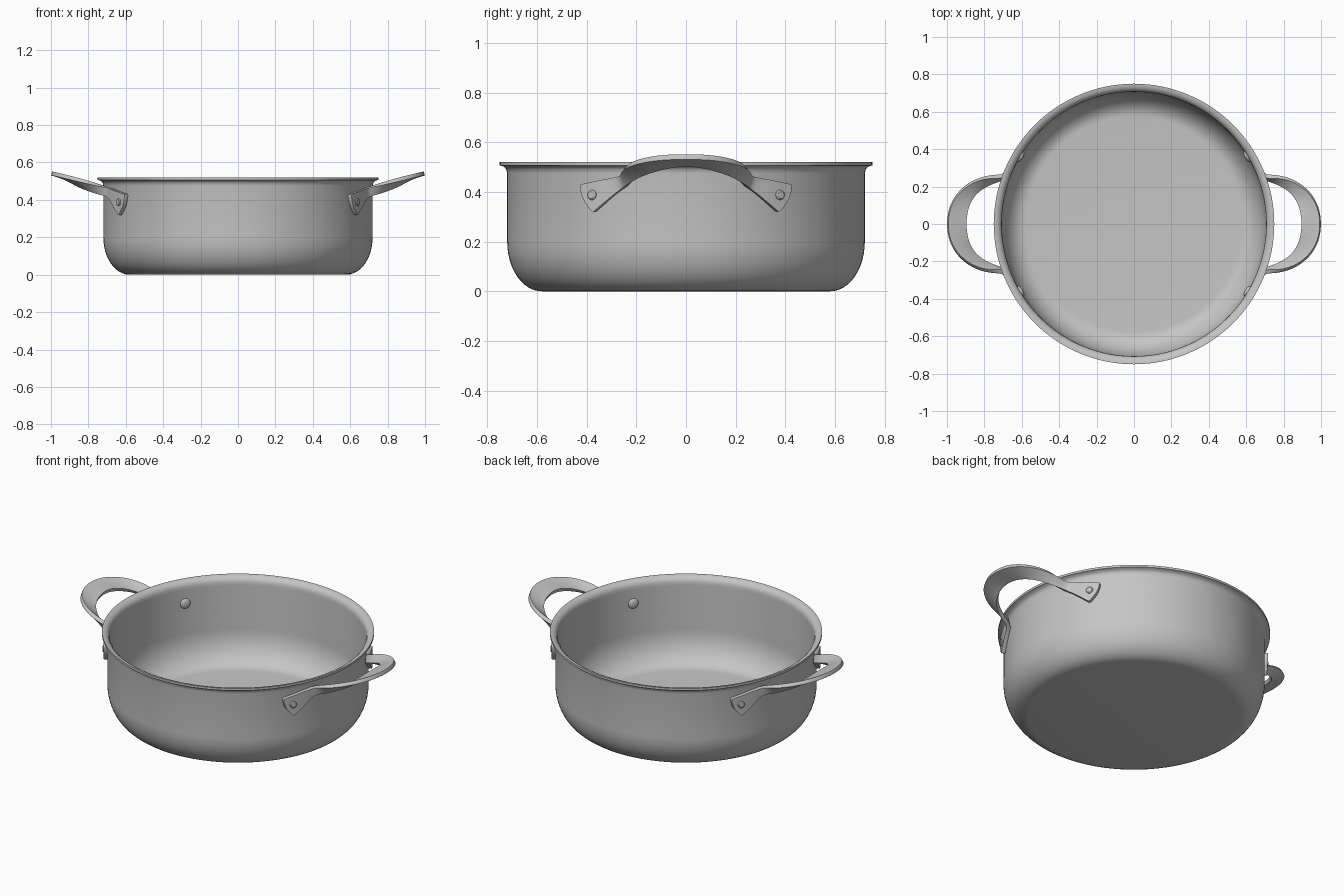
import bpy, bmesh, math
from mathutils import Matrix, Vector

cube = bpy.data.objects.get("Cube")
if cube:
    bpy.data.objects.remove(cube, do_unlink=True)

steel = bpy.data.materials.new("brushed steel")
STEEL = (0.56, 0.56, 0.56, 1)
steel.diffuse_color = STEEL
steel.use_nodes = True
steel.node_tree.nodes["Principled BSDF"].inputs["Base Color"].default_value = STEEL


def finish(name, bm):
    """Turn a bmesh into a named, coloured object."""
    mesh = bpy.data.meshes.new(name)
    bm.to_mesh(mesh)
    bm.free()
    obj = bpy.data.objects.new(name, mesh)
    bpy.context.collection.objects.link(obj)
    mesh.materials.append(steel)
    return obj


def smooth(obj, angle=35):
    """Apply modifiers, then shade smooth with sharp edges kept."""
    bpy.ops.object.select_all(action='DESELECT')
    obj.select_set(True)
    bpy.context.view_layer.objects.active = obj
    if obj.modifiers:
        bpy.ops.object.convert(target='MESH')
    bpy.ops.object.shade_smooth_by_angle(angle=math.radians(angle))


def lathe(name, profile, steps, matrix=Matrix()):
    """Revolve an (r, z) profile around the z axis."""
    bm = bmesh.new()
    verts = [bm.verts.new((r, 0, z)) for r, z in profile]
    edges = [bm.edges.new(p) for p in zip(verts, verts[1:])]
    bmesh.ops.spin(bm, geom=verts + edges, cent=(0, 0, 0), axis=(0, 0, 1),
                   angle=math.tau, steps=steps)
    bmesh.ops.remove_doubles(bm, verts=bm.verts, dist=1e-5)
    bmesh.ops.recalc_face_normals(bm, faces=bm.faces)
    bm.transform(matrix)
    obj = finish(name, bm)
    smooth(obj)
    return obj


def corner(cx, cz, rx, rz, n=12):
    """Quarter ellipse from the floor up to the wall."""
    return [(cx + rx * math.sin(i / n * math.pi / 2),
             cz - rz * math.cos(i / n * math.pi / 2)) for i in range(n + 1)]


# Pot: outer skin, flared rim, inner skin
outer = [(0, 0)] + corner(0.58, 0.20, 0.14, 0.20)
rim = [(0.72, 0.475), (0.723, 0.49), (0.732, 0.501), (0.75, 0.507), (0.75, 0.52),
       (0.738, 0.519), (0.724, 0.513), (0.713, 0.503), (0.708, 0.488), (0.707, 0.47)]
inner = corner(0.575, 0.205, 0.132, 0.193)[::-1] + [(0, 0.012)]
lathe("pot_body", outer + rim + inner, 128)

# Handle half: upper/outer edge and lower/inner edge, plate end to middle.
# None for x means the strap lies on the pot wall.
STATIONS = [
    ((None, 0.420, 0.430), (None, 0.370, 0.318)),
    ((None, 0.412, 0.432), (None, 0.363, 0.324)),
    ((None, 0.360, 0.444), (None, 0.325, 0.357)),
    ((None, 0.300, 0.455), (None, 0.285, 0.392)),
    ((0.692, 0.255, 0.465), (0.688, 0.248, 0.418)),
    ((0.735, 0.254, 0.476), (0.735, 0.232, 0.431)),
    ((0.800, 0.250, 0.494), (0.790, 0.208, 0.452)),
    ((0.875, 0.222, 0.513), (0.842, 0.172, 0.473)),
    ((0.945, 0.165, 0.530), (0.877, 0.122, 0.492)),
    ((0.988, 0.087, 0.540), (0.895, 0.063, 0.507)),
    ((1.000, 0.000, 0.542), (0.900, 0.000, 0.514)),
]
ACROSS = (0, 0.08, 0.5, 0.92, 1)
WALL = 0.731


def strap_row(index):
    """Points across the strap at one station."""
    a, b = STATIONS[index]
    row = []
    for t in ACROSS:
        y = a[1] + (b[1] - a[1]) * t
        z = a[2] + (b[2] - a[2]) * t
        if index < 2:  # bulging plate end
            y += 0.075 * t * (1 - t)
        if a[0] is None:
            x = math.sqrt(WALL ** 2 - y ** 2)
        else:
            x = a[0] + (b[0] - a[0]) * t
        row.append((x, y, z))
    return row


def make_handle(name, side):
    half = [strap_row(i) for i in range(len(STATIONS))]
    rows = half + [[(x, -y, z) for x, y, z in r] for r in half[-2::-1]]
    bm = bmesh.new()
    grid = [[bm.verts.new((side * x, y, z)) for x, y, z in r] for r in rows]
    for r0, r1 in zip(grid, grid[1:]):
        for j in range(len(ACROSS) - 1):
            bm.faces.new((r0[j], r0[j + 1], r1[j + 1], r1[j]))
    obj = finish(name, bm)
    sub = obj.modifiers.new("smooth_curve", 'SUBSURF')
    sub.levels = sub.render_levels = 3
    thick = obj.modifiers.new("thickness", 'SOLIDIFY')
    thick.thickness = 0.022
    thick.offset = 0
    bevel = obj.modifiers.new("soft_edge", 'BEVEL')
    bevel.width = 0.004
    bevel.segments = 2
    bevel.limit_method = 'ANGLE'
    bevel.angle_limit = math.radians(50)
    smooth(obj)


def radial(angle, radius, z, inward=False):
    """Matrix placing local z along the wall's outward or inward direction."""
    d = Vector((math.cos(angle), math.sin(angle), 0))
    rot = (-d if inward else d).to_track_quat('Z', 'Y').to_matrix().to_4x4()
    return Matrix.Translation(d * radius + Vector((0, 0, z))) @ rot


# Rivets: flat button outside, domed head inside
BUTTON = [(0, 0.008), (0.015, 0.007), (0.020, 0.003), (0.020, -0.01), (0, -0.01)]
DOME = [(0.030 * math.sin(i * math.pi / 12), 0.004 + 0.012 * math.cos(i * math.pi / 12))
        for i in range(7)] + [(0.030, -0.004), (0, -0.004)]
RIVET_ANGLE = math.asin(0.375 / 0.735)

for side, label in ((1, "left"), (-1, "right")):
    make_handle(label + "_handle", side)
    for end, place in ((1, "back"), (-1, "front")):
        ang = end * RIVET_ANGLE if side > 0 else math.pi - end * RIVET_ANGLE
        lathe(f"{label}_{place}_rivet_button", BUTTON, 24, radial(ang, 0.741, 0.388))
        lathe(f"{label}_{place}_rivet_head", DOME, 24, radial(ang, 0.707, 0.388, True))
